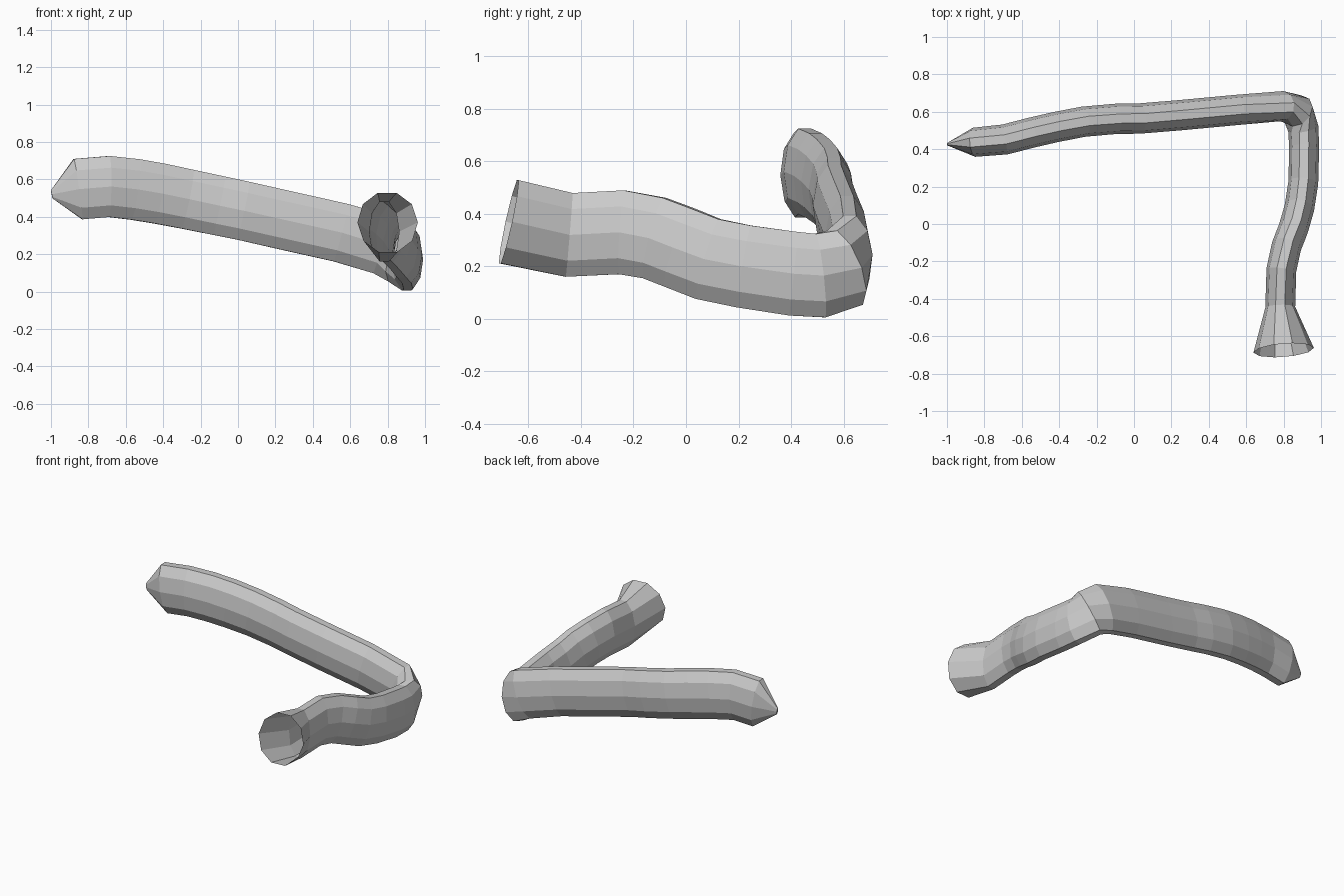
import bpy, bmesh, math
from mathutils import Vector

SIDES = 10
# Ring stations: x, y, z of centre, half thickness, half height
STATIONS = [
    (0.80, -0.675, 0.37, 0.162, 0.162),    # flared open end
    (0.782, -0.445, 0.32, 0.080, 0.160),
    (0.788, -0.245, 0.33, 0.080, 0.160),
    (0.815, -0.12, 0.308, 0.080, 0.158),
    (0.852, -0.025, 0.272, 0.080, 0.158),
    (0.884, 0.085, 0.228, 0.080, 0.158),
    (0.905, 0.22, 0.20, 0.080, 0.158),
    (0.91, 0.41, 0.172, 0.080, 0.160),
    (0.905, 0.51, 0.165, 0.082, 0.160),
    (0.872, 0.605, 0.195, 0.092, 0.157),   # corner
    (0.79, 0.63, 0.245, 0.081, 0.160),
    (0.55, 0.61, 0.315, 0.081, 0.158),
    (0.25, 0.582, 0.382, 0.081, 0.158),
    (0.03, 0.564, 0.432, 0.081, 0.158),
    (-0.10, 0.562, 0.459, 0.081, 0.159),
    (-0.27, 0.547, 0.494, 0.081, 0.160),
    (-0.42, 0.518, 0.524, 0.081, 0.162),
    (-0.55, 0.488, 0.546, 0.081, 0.163),
    (-0.69, 0.452, 0.562, 0.081, 0.163),
    (-0.855, 0.437, 0.548, 0.078, 0.163),
    (-0.996, 0.427, 0.520, 0.008, 0.022),  # pinched tip
]


def loft(name, stations):
    bm = bmesh.new()
    pts = [Vector(s[:3]) for s in stations]
    rings = []
    for i, s in enumerate(stations):
        into = (pts[i] - pts[max(i - 1, 0)]).normalized()
        out = (pts[min(i + 1, len(pts) - 1)] - pts[i]).normalized()
        tangent = (into + out).normalized()
        side = tangent.cross(Vector((0, 0, 1))).normalized()
        up = side.cross(tangent)
        height = s[4] / math.sin(math.radians(72))
        ring = []
        for k in range(SIDES):
            a = 2 * math.pi * k / SIDES
            ring.append(bm.verts.new(pts[i] + side * s[3] * math.cos(a)
                                     + up * height * math.sin(a)))
        rings.append(ring)
    for r0, r1 in zip(rings, rings[1:]):
        for k in range(SIDES):
            n = (k + 1) % SIDES
            bm.faces.new((r0[k], r0[n], r1[n], r1[k]))
    bm.faces.new(rings[-1])
    bmesh.ops.recalc_face_normals(bm, faces=bm.faces)
    mesh = bpy.data.meshes.new(name)
    bm.to_mesh(mesh)
    bm.free()
    obj = bpy.data.objects.new(name, mesh)
    bpy.context.collection.objects.link(obj)
    return obj


# Bent flattened tube, open at the flared end, pointed at the other
loft("bent_tube", STATIONS)
